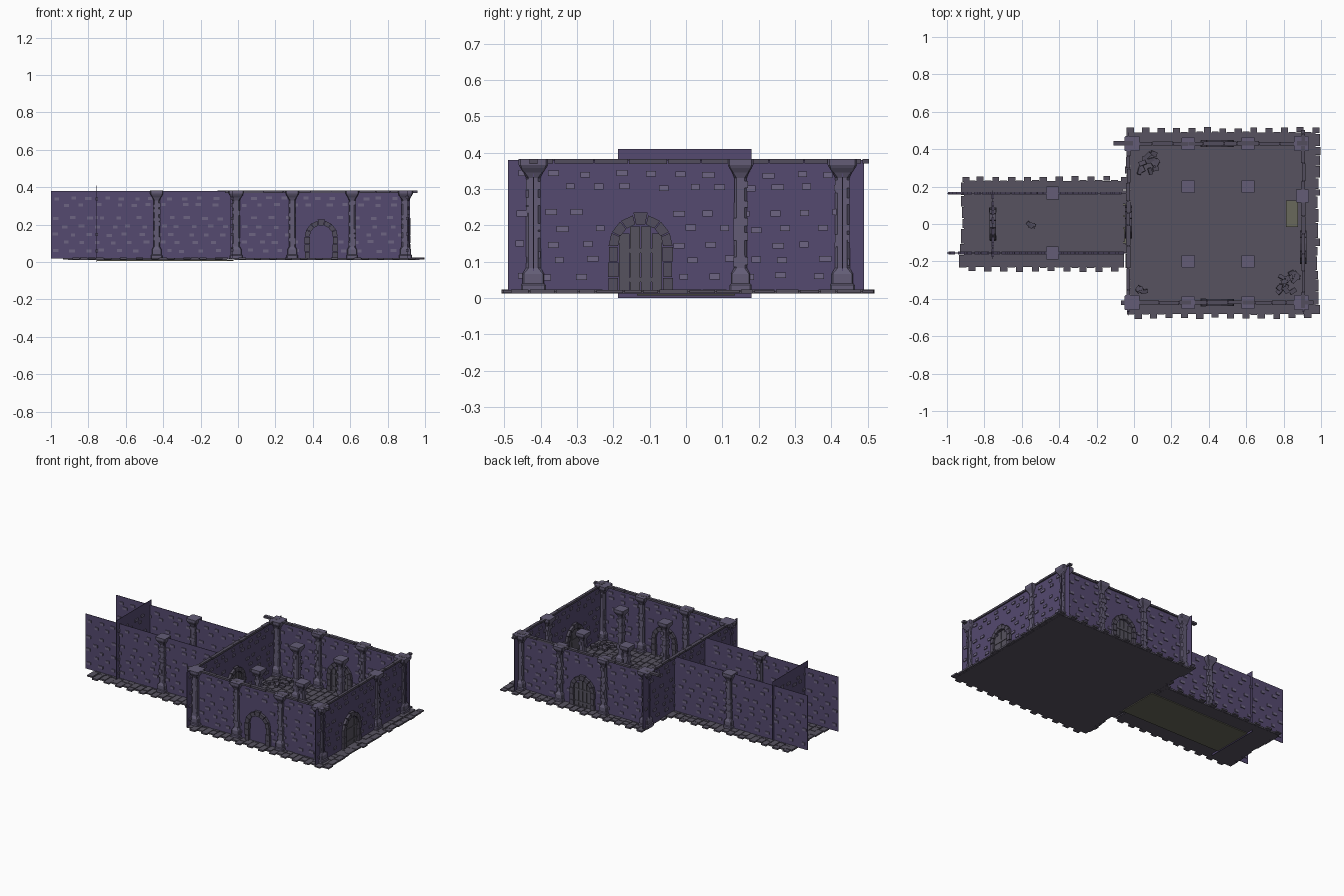
import bpy, bmesh, math, random
from mathutils import Matrix, Vector, Euler

if "Cube" in bpy.data.objects:
    bpy.data.objects.remove(bpy.data.objects["Cube"])

random.seed(7)
U = random.uniform


def material(name, rgb):
    m = bpy.data.materials.new(name)
    m.diffuse_color = (*rgb, 1)
    m.use_nodes = True
    m.node_tree.nodes["Principled BSDF"].inputs["Base Color"].default_value = m.diffuse_color
    return m


WALL = material("purple_plaster", (0.090, 0.068, 0.160))
BRICK = material("pale_brick", (0.155, 0.130, 0.225))
STONE = material("pillar_stone", (0.125, 0.108, 0.180))
FLOOR = material("floor_stone", (0.095, 0.086, 0.118))
TRIM = material("dark_stone", (0.085, 0.075, 0.110))
WOOD = material("grey_wood", (0.092, 0.085, 0.112))
OLIVE = material("olive_board", (0.140, 0.138, 0.105))


def box(bm, c, s, rot=(0, 0, 0)):
    m = Matrix.Translation(c) @ Euler(rot).to_matrix().to_4x4() @ Matrix.Diagonal((*s, 1))
    bmesh.ops.create_cube(bm, size=1, matrix=m)


def finish(bm, name, mat, matrix=Matrix()):
    bmesh.ops.recalc_face_normals(bm, faces=bm.faces[:])
    me = bpy.data.meshes.new(name)
    bm.to_mesh(me)
    bm.free()
    me.materials.append(mat)
    ob = bpy.data.objects.new(name, me)
    ob.matrix_world = matrix
    bpy.context.collection.objects.link(ob)
    return ob


def frame(x, y, along_y=False):
    """Local x runs along the wall, local y through it."""
    return Matrix.Translation((x, y, 0)) @ Matrix.Rotation(math.pi / 2 if along_y else 0, 4, 'Z')


# Flagstone floors: rows of irregular thin stones with ragged ends
def floor(name, x0, x1, y0, y1):
    bm = bmesh.new()
    rows = round((x1 - x0) / 0.042)
    w = (x1 - x0) / rows
    box(bm, ((x0 + x1) / 2, (y0 + y1) / 2, 0.015), (x1 - x0 - 0.04, y1 - y0 - 0.06, 0.006))
    for i in range(rows):
        y = y0 + (0 if i % 2 else 0.022) + U(0, 0.008)
        end = y1 - (0.022 if i % 2 else 0) - U(0, 0.008)
        while y < end - 0.01:
            n = min(U(0.035, 0.085), end - y)
            if end - y - n < 0.025:
                n = end - y
            sx = w * U(0.86, 0.96)
            dx = U(-0.012, 0.012) if i in (0, rows - 1) else 0
            box(bm, (x0 + w * (i + 0.5) + dx, y + n / 2, 0.018), (sx, n - 0.004, U(0.008, 0.011)))
            y += n
    finish(bm, name, FLOOR)


floor("room_floor", -0.04, 0.99, -0.51, 0.52)
floor("corridor_floor", -0.93, -0.04, -0.26, 0.26)

# Board under the corridor and mat in the room
bm = bmesh.new()
box(bm, (-0.39, 0, 0.009), (0.73, 0.27, 0.005))
finish(bm, "corridor_underboard", OLIVE)
bm = bmesh.new()
box(bm, (0.845, 0.055, 0.028), (0.065, 0.14, 0.008))
finish(bm, "floor_mat", OLIVE)


# Walls: thin sheet with scattered bricks showing on both sides
def wall(name, m, a, b, z0=0.02, z1=0.38, gap=None):
    bm = bmesh.new()
    box(bm, ((a + b) / 2, 0, (z0 + z1) / 2), (b - a, 0.003, z1 - z0))
    finish(bm, name, WALL, m)
    bm = bmesh.new()
    for r, z in enumerate((0.06, 0.105, 0.147, 0.19, 0.235, 0.305, 0.34)):
        x = a + 0.03 + (r % 2) * 0.045
        while x < b - 0.03:
            cx = x + U(-0.012, 0.012)
            if gap is None or abs(cx - gap) > 0.1 or z > 0.24:
                box(bm, (cx, 0, z + U(-0.004, 0.004)), (U(0.022, 0.034), 0.014, 0.016))
            x += U(0.075, 0.1)
    finish(bm, name + "_bricks", BRICK, m)


FRONT, BACK = frame(0, -0.42), frame(0, 0.43)
RIGHT, LEFT, END = frame(0.905, 0, True), frame(-0.03, 0, True), frame(-0.755, 0, True)
wall("front_wall", FRONT, -0.04, 0.92, gap=0.445)
wall("back_wall", BACK, -0.04, 0.92, gap=0.445)
wall("right_wall", RIGHT, -0.49, 0.49, gap=-0.125)
wall("left_wall", LEFT, -0.49, 0.49, gap=0.01)
wall("corridor_front_wall", frame(0, -0.155), -1.0, -0.03)
wall("corridor_back_wall", frame(0, 0.165), -1.0, -0.03)
wall("corridor_end_wall", END, -0.187, 0.18, 0.0, 0.41, gap=0)


# Coping stones along the top of the room walls
def coping(name, m, a, b):
    bm = bmesh.new()
    x = a
    while x < b - 0.01:
        n = min(U(0.06, 0.12), b - x)
        box(bm, (x + n / 2, U(-0.002, 0.002), 0.376), (n - 0.003, U(0.018, 0.024), U(0.011, 0.014)))
        x += n
    finish(bm, name, TRIM, m)


coping("front_coping", FRONT, -0.07, 0.96)
coping("back_coping", BACK, -0.11, 0.93)
coping("right_coping", RIGHT, -0.45, 0.505)
coping("left_coping", LEFT, -0.45, 0.45)

# Pillars: chamfered square profile with stepped foot and capital
PROFILE = [(0.030, 0.014), (0.030, 0.036), (0.026, 0.040), (0.026, 0.066), (0.018, 0.082),
           (0.017, 0.33), (0.023, 0.345), (0.031, 0.357), (0.035, 0.366), (0.035, 0.382)]


def pillar(name, x, y, s=1.0):
    bm = bmesh.new()
    loops = []
    for r, z in PROFILE:
        r *= s
        c = r * (0.65 if 0.08 < z < 0.335 else 0.88)
        pts = [(r, -c), (r, c), (c, r), (-c, r), (-r, c), (-r, -c), (-c, -r), (c, -r)]
        loops.append([bm.verts.new((px, py, z)) for px, py in pts])
    for lo, hi in zip(loops, loops[1:]):
        for i in range(8):
            bm.faces.new((lo[i], lo[(i + 1) % 8], hi[(i + 1) % 8], hi[i]))
    bm.faces.new(loops[0][::-1])
    bm.faces.new(loops[-1])
    # proud stones on the shaft
    for z in (0.11, 0.16, 0.21, 0.26, 0.31):
        side = random.choice((-1, 1))
        box(bm, (side * 0.009, 0, z + U(-0.01, 0.01)), (0.022, 0.04, 0.022))
        box(bm, (0, -side * 0.009, z + U(-0.02, 0.02)), (0.04, 0.022, 0.018))
    finish(bm, name, STONE, Matrix.Translation((x, y, 0)))


for side, y, cy in (("front", -0.42, -0.155), ("back", 0.43, 0.165)):
    for i, x in enumerate((-0.01, 0.29, 0.61, 0.895)):
        pillar(f"{side}_pillar_{i}", x, y, 1.15 if i in (0, 3) else 1.0)
    pillar(f"{side}_corridor_pillar", -0.435, cy)
    for i, x in enumerate((0.29, 0.61)):
        pillar(f"{side}_inner_pillar_{i}", x, 0.2 if y > 0 else -0.2)
pillar("right_pillar", 0.9, 0.15)


# Doorways: stacked jamb stones and wedge-shaped arch stones
def doorway(name, m, c, spring=0.135, leaf=True):
    bm = bmesh.new()
    r0, r1, d, n = 0.062, 0.088, 0.018, 7
    h = (spring - 0.014) / 3
    for s in (-1, 1):
        for k in range(3):
            box(bm, (c + s * (r0 + r1) / 2, 0, 0.014 + h * (k + 0.5)),
                (r1 - r0 + U(-0.003, 0.004), 2 * d + U(-0.006, 0.006), h - 0.003))
    for k in range(n):
        a0, a1 = math.pi * (k + 0.04) / n, math.pi * (k + 0.96) / n
        top = r1 + (0.007 if k == n // 2 else 0)
        ring = [(r0, a0), (top, a0), (top, a1), (r0, a1)]
        f, b = ([bm.verts.new((c + r * math.cos(a), y, spring + r * math.sin(a)))
                 for r, a in ring] for y in (-d, d))
        bm.faces.new(f)
        bm.faces.new(b[::-1])
        for i in range(4):
            bm.faces.new((f[i], b[i], b[(i + 1) % 4], f[(i + 1) % 4]))
    finish(bm, name + "_arch", TRIM, m)
    if leaf:
        bm = bmesh.new()
        for k, top in enumerate((0.035, 0.055, 0.055, 0.035)):
            box(bm, (c + (k - 1.5) * 0.03, 0, (0.02 + spring + top) / 2),
                (0.028, 0.014, spring + top - 0.02))
        for z in (0.05, 0.13):
            box(bm, (c, 0, z), (0.116, 0.02, 0.012))
        finish(bm, name + "_door", WOOD, m)


doorway("front", FRONT, 0.445, leaf=False)
doorway("back", BACK, 0.445)
doorway("right", RIGHT, -0.125, 0.142)
doorway("left", LEFT, 0.01)
doorway("end", END, 0.0)


# Rubble heaps and loose floor stones
def rubble(name, x, y, spread, count):
    bm = bmesh.new()
    for k in range(count):
        box(bm, (x + U(-spread, spread), y + U(-spread, spread), 0.03 + 0.002 * (k % 5)),
            (U(0.03, 0.045), U(0.018, 0.026), 0.016), (U(-0.2, 0.2), U(-0.2, 0.2), U(0, 3.1)))
    finish(bm, name, TRIM)


rubble("left_back_rubble", 0.07, 0.33, 0.05, 12)
rubble("right_front_rubble", 0.82, -0.31, 0.05, 14)
rubble("left_front_rubble", 0.045, -0.355, 0.02, 4)
rubble("corridor_rubble", -0.55, 0.0, 0.012, 3)
